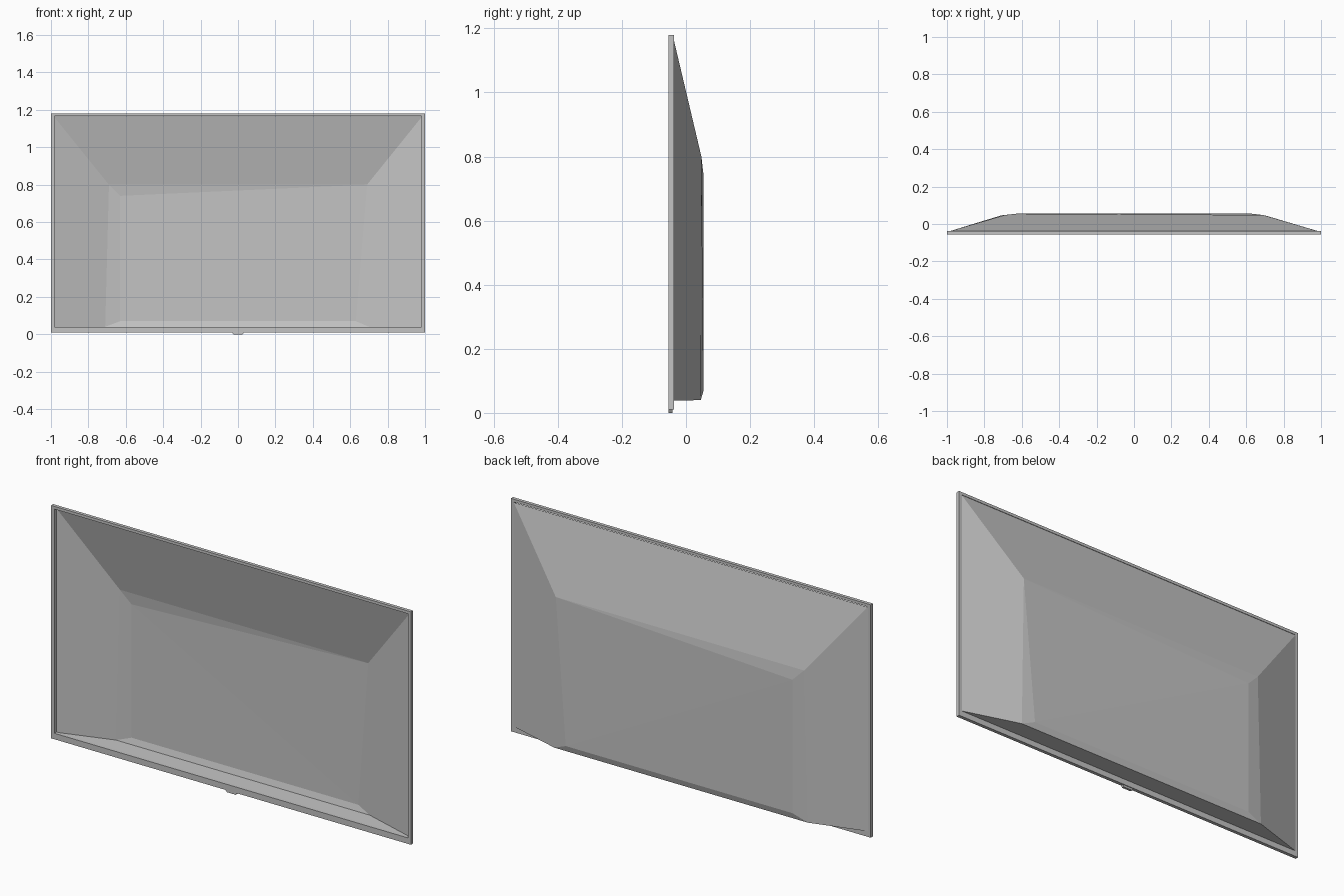
import bpy, bmesh

if "Cube" in bpy.data.objects:
    bpy.data.objects.remove(bpy.data.objects["Cube"])

grey = bpy.data.materials.new("light grey plastic")
grey.diffuse_color = (0.55, 0.55, 0.55, 1)
grey.use_nodes = True
grey.node_tree.nodes["Principled BSDF"].inputs["Base Color"].default_value = grey.diffuse_color


def make(name, bm):
    bmesh.ops.recalc_face_normals(bm, faces=bm.faces)
    mesh = bpy.data.meshes.new(name)
    bm.to_mesh(mesh)
    bm.free()
    mesh.materials.append(grey)
    obj = bpy.data.objects.new(name, mesh)
    bpy.context.collection.objects.link(obj)
    return obj


def loop(bm, corners):
    return [bm.verts.new(c) for c in corners]


def rect(w, z0, z1, y):
    return [(-w, y, z0), (w, y, z0), (w, y, z1), (-w, y, z1)]


def bridge(bm, a, b):
    for i in range(4):
        j = (i + 1) % 4
        bm.faces.new((a[i], a[j], b[j], b[i]))


# Thin rectangular bezel around the open front
bm = bmesh.new()
rings = [loop(bm, rect(w, z0, z1, y)) for w, z0, z1, y in (
    (1.0, 0.01, 1.18, -0.055), (1.0, 0.01, 1.18, -0.038),
    (0.982, 0.04, 1.166, -0.038), (0.982, 0.04, 1.166, -0.055))]
for i in range(4):
    bridge(bm, rings[i], rings[(i + 1) % 4])
make("bezel", bm)

# Hollow back cover: sloped sides, a chamfer band and a flat rear panel
bm = bmesh.new()
rim = loop(bm, rect(0.984, 0.038, 1.164, -0.038))
edge = loop(bm, [(-0.71, 0.046, 0.04), (0.70, 0.046, 0.04),
                 (0.69, 0.048, 0.80), (-0.69, 0.048, 0.80)])
panel = loop(bm, [(-0.63, 0.055, 0.07), (0.63, 0.055, 0.07)])
panel += [edge[2], bm.verts.new((-0.63, 0.055, 0.74))]  # one corner meets the edge
bridge(bm, rim, edge)
bm.faces.new((edge[0], edge[1], panel[1], panel[0]))
bm.faces.new((edge[1], edge[2], panel[1]))
bm.faces.new((edge[2], edge[3], panel[3]))
bm.faces.new((edge[3], edge[0], panel[0], panel[3]))
bm.faces.new((panel[0], panel[1], panel[3]))
bm.faces.new((panel[1], panel[2], panel[3]))
make("back_cover", bm)

# Small sensor tab under the bezel
bm = bmesh.new()
front = loop(bm, [(-0.025, -0.054, 0.0), (0.025, -0.054, 0.0),
                  (0.033, -0.054, 0.012), (-0.033, -0.054, 0.012)])
back = loop(bm, [(v.co.x, -0.042, v.co.z) for v in front])
bridge(bm, front, back)
bm.faces.new(front)
bm.faces.new(back)
make("sensor_tab", bm)
